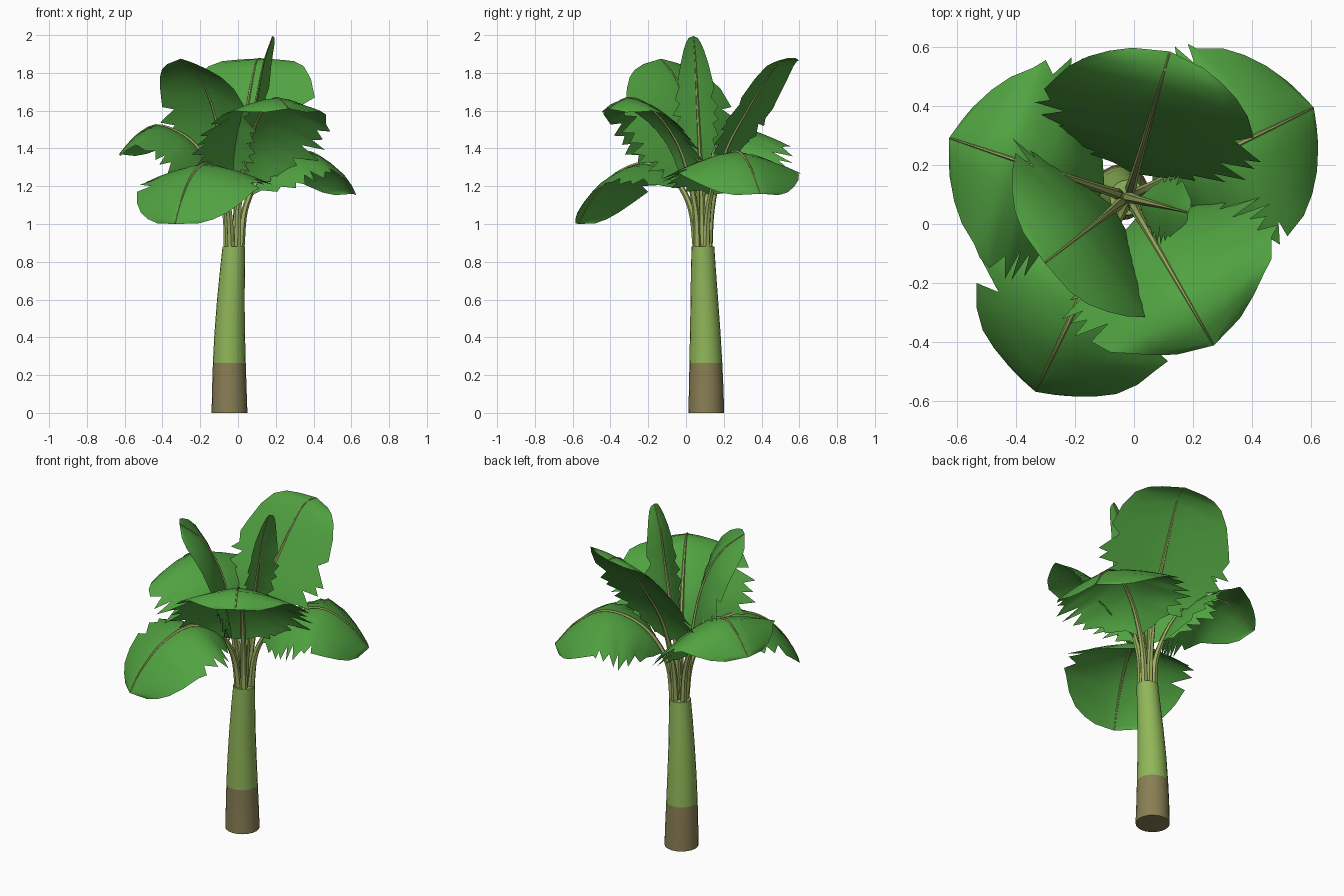
import bpy, math, random
from mathutils import Vector

cube = bpy.data.objects.get("Cube")
if cube:
    bpy.data.objects.remove(cube, do_unlink=True)

UP = Vector((0, 0, 1))
CROWN = Vector((-0.02, 0.09, 0))


def material(name, rgb):
    mat = bpy.data.materials.new(name)
    mat.use_nodes = True
    mat.diffuse_color = (*rgb, 1)
    mat.node_tree.nodes["Principled BSDF"].inputs["Base Color"].default_value = (*rgb, 1)
    return mat


LEAF = material("leaf green", (0.083, 0.365, 0.053))
STALK = material("stalk green", (0.34, 0.43, 0.12))
TRUNK = material("trunk green", (0.28, 0.47, 0.10))
BARK = material("bark brown", (0.25, 0.21, 0.09))


def add_mesh(name, verts, faces, mats, angle):
    mesh = bpy.data.meshes.new(name)
    mesh.from_pydata(verts, [], faces)
    for mat in mats:
        mesh.materials.append(mat)
    obj = bpy.data.objects.new(name, mesh)
    bpy.context.scene.collection.objects.link(obj)
    for other in bpy.context.selected_objects:
        other.select_set(False)
    obj.select_set(True)
    bpy.context.view_layer.objects.active = obj
    bpy.ops.object.shade_smooth_by_angle(angle=math.radians(angle))
    return obj


def tube(name, rings, sides, mats):
    """Closed tube through rings of (centre, radius, axis a, axis b)."""
    verts, faces = [], []
    for centre, radius, a, b in rings:
        for k in range(sides):
            t = math.tau * k / sides
            verts.append(centre + radius * (a * math.cos(t) + b * math.sin(t)))
    for i in range(len(rings) - 1):
        for k in range(sides):
            p, q = i * sides + k, i * sides + (k + 1) % sides
            faces.append((p, q, q + sides, p + sides))
    last = (len(rings) - 1) * sides
    faces.append(tuple(reversed(range(sides))))
    faces.append(tuple(range(last, last + sides)))
    return add_mesh(name, verts, faces, mats, 50)


class Spine:
    """Smooth path in a vertical plane, measured by distance from the tip."""

    def __init__(self, heading, profile):
        self.side = UP.cross(heading)
        pts = [CROWN + heading * r + UP * z for r, z in profile]
        pts = [2 * pts[0] - pts[1]] + pts + [2 * pts[-1] - pts[-2]]
        self.pts = []
        for a, b, c, d in zip(pts, pts[1:], pts[2:], pts[3:]):
            for i in range(12):
                t = i / 12
                self.pts.append(0.5 * (2 * b + (c - a) * t + (2 * a - 5 * b + 4 * c - d) * t ** 2
                                       + (3 * b - a - 3 * c + d) * t ** 3))
        self.pts.append(pts[-2])
        self.pts.reverse()
        self.dist = [0]
        for a, b in zip(self.pts, self.pts[1:]):
            self.dist.append(self.dist[-1] + (b - a).length)
        self.length = self.dist[-1]

    def point(self, u):
        for i in range(len(self.pts) - 1):
            if u <= self.dist[i + 1]:
                break
        f = (u - self.dist[i]) / (self.dist[i + 1] - self.dist[i])
        return self.pts[i].lerp(self.pts[i + 1], f)

    def frame(self, u):
        tangent = (self.point(max(u - 0.02, 0)) - self.point(u + 0.02)).normalized()
        return self.point(u), tangent.cross(self.side)


# Half width of a blade against distance from its tip
OUTLINE = [(0, 0.0), (0.004, 0.13), (0.025, 0.205), (0.065, 0.27), (0.13, 0.325), (0.22, 0.365),
           (0.34, 0.39), (0.47, 0.375), (0.57, 0.29), (0.67, 0.18), (0.78, 0.02)]


def half_width(u):
    for (a, wa), (b, wb) in zip(OUTLINE, OUTLINE[1:]):
        if u <= b:
            return wa + (wb - wa) * (u - a) / (b - a)
    return OUTLINE[-1][1]


def blade(name, spine, scale, droop, taper, rng):
    rows = [u for u, w in OUTLINE[:6]]
    torn = len(rows)
    while rows[-1] < 0.71:
        rows.append(rows[-1] + rng.uniform(0.024, 0.056))
    rows.append(0.78)
    cols = 4
    verts, faces = [], []
    for i, u in enumerate(rows):
        line = {0: spine.point(u)}
        # veins lean further back towards the base
        sweep = 0.14 + 0.2 * min(u / 0.35, 1)
        for s in (-1, 1):
            w = half_width(u) * scale * (1 - taper * max(0, 1 - u / 0.35))
            if i >= torn:
                # alternate tooth and tear along the ragged edge
                w *= rng.uniform(0.98, 1.1) if (i + (s > 0)) % 2 else rng.uniform(0.72, 0.92)
            for c in range(1, cols + 1):
                t = c / cols
                p, normal = spine.frame(u + sweep * w * t)
                line[s * c] = p + spine.side * (s * w * t * 0.97) - normal * (droop * w * t ** 1.4)
        verts += [line[c] for c in range(-cols, cols + 1)]
    n = 2 * cols + 1
    for i in range(len(rows) - 1):
        for c in range(n - 1):
            p = i * n + c
            if i == 0:
                # the first row is a single point at the tip
                faces.append((cols, p + n, p + n + 1))
            else:
                faces.append((p, p + n, p + n + 1, p + 1))
    add_mesh(name, verts, faces, [LEAF], 60)


def leaf(name, tip, profile, scale=1.0, droop=0.3, taper=0.0, seed=1):
    heading = (Vector((*tip, 0)) - CROWN).normalized()
    spine = Spine(heading, profile)
    blade(name + "_blade", spine, scale, droop, taper, random.Random(seed))
    rings = []
    steps = 26
    for i in range(steps + 1):
        f = i / steps
        p, normal = spine.frame(spine.length * (1 - f) * 0.985 + 0.004)
        rings.append((p, 0.018 * (1 - f) ** 1.1 + 0.003, spine.side, -normal))
    tube(name + "_stalk", rings, 6, [STALK])


# Trunk: gently bent taper with a brown foot
levels = [(0, -0.045, 0.107, 0.095), (0.14, -0.046, 0.107, 0.091), (0.265, -0.046, 0.105, 0.087),
          (0.42, -0.044, 0.102, 0.081), (0.6, -0.038, 0.097, 0.073), (0.76, -0.029, 0.092, 0.066),
          (0.88, -0.022, 0.09, 0.06)]
trunk = tube("trunk", [(Vector((x, y, z)), r, Vector((1, 0, 0)), Vector((0, 1, 0)))
                       for z, x, y, r in levels], 20, [TRUNK, BARK])
for poly in trunk.data.polygons:
    poly.material_index = int(poly.center.z < 0.265)

# Leaves: heading from the tip, then (reach, height) along the midrib
leaf("back_leaf", (0.12, 0.58),
     [(0.03, 0.85), (0.05, 1.1), (0.12, 1.38), (0.24, 1.6), (0.37, 1.8), (0.44, 1.87), (0.515, 1.875)],
     droop=0.07, seed=2)
leaf("left_leaf", (0.60, 0.39),
     [(0.035, 0.85), (0.07, 1.1), (0.2, 1.3), (0.4, 1.385), (0.57, 1.31), (0.7, 1.16)], seed=3)
leaf("front_left_leaf", (0.27, -0.41),
     [(0.035, 0.85), (0.05, 1.1), (0.14, 1.4), (0.3, 1.6), (0.45, 1.67), (0.58, 1.61)],
     droop=0.26, seed=4)
leaf("front_leaf", (-0.33, -0.56),
     [(0.035, 0.85), (0.07, 1.08), (0.17, 1.24), (0.34, 1.32), (0.52, 1.26), (0.66, 1.12), (0.73, 1.0)],
     scale=0.96, droop=0.27, seed=5)
leaf("right_leaf", (-0.62, 0.29),
     [(0.035, 0.85), (0.06, 1.1), (0.2, 1.4), (0.4, 1.52), (0.53, 1.48), (0.64, 1.37)], seed=6)
leaf("upper_right_leaf", (-0.30, -0.13),
     [(0.03, 0.85), (0.05, 1.1), (0.09, 1.4), (0.14, 1.6), (0.23, 1.77), (0.36, 1.875)],
     droop=0.15, seed=7)
leaf("young_leaf", (0.18, 0.04),
     [(0.0, 0.85), (0.03, 1.2), (0.08, 1.45), (0.12, 1.65), (0.16, 1.85), (0.21, 1.995)],
     scale=0.32, taper=0.4, seed=8)
